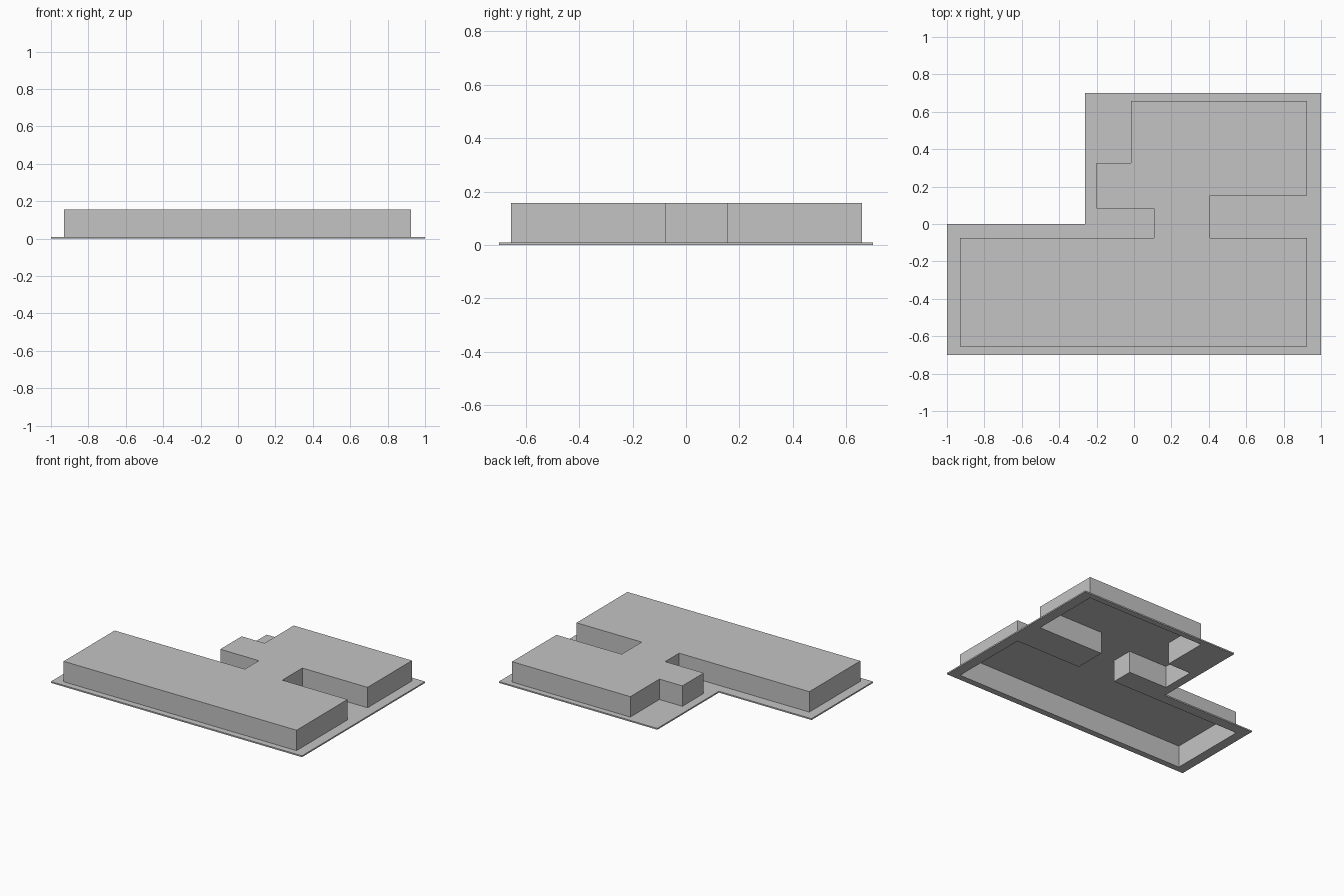
import bpy
import bmesh

cube = bpy.data.objects.get("Cube")
if cube:
    bpy.data.objects.remove(cube, do_unlink=True)

PLATE_TOP, ROOF = 0.01, 0.157

# Outlines, counter-clockwise
PLATE = [(-1, -0.7), (1, -0.7), (1, 0.7), (-0.262, 0.7), (-0.262, 0), (-1, 0)]
BUILDING = [(-0.93, -0.655), (0.925, -0.655), (0.925, -0.075), (0.405, -0.075),
            (0.405, 0.153), (0.925, 0.153), (0.925, 0.658), (-0.017, 0.658),
            (-0.017, 0.327), (-0.2, 0.327), (-0.2, 0.084), (0.107, 0.084),
            (0.107, -0.075), (-0.93, -0.075)]

grey = bpy.data.materials.new("light_grey")
grey.use_nodes = True
grey.diffuse_color = (0.55, 0.55, 0.55, 1)
grey.node_tree.nodes["Principled BSDF"].inputs["Base Color"].default_value = (0.55, 0.55, 0.55, 1)


def ring_verts(bm, outline, z):
    return [bm.verts.new((x, y, z)) for x, y in outline]


def pairs(items):
    return list(zip(items, items[1:] + items[:1]))


def finish(bm, name):
    mesh = bpy.data.meshes.new(name)
    bm.to_mesh(mesh)
    bm.free()
    mesh.materials.append(grey)
    bpy.context.collection.objects.link(bpy.data.objects.new(name, mesh))


# Ground plate: thin slab with an opening under the building
bm = bmesh.new()
edges = [bm.edges.new(p) for outline in (PLATE, BUILDING)
         for p in pairs(ring_verts(bm, outline, 0))]
bmesh.ops.triangle_fill(bm, use_beauty=True, edges=edges)
extruded = bmesh.ops.extrude_face_region(bm, geom=bm.faces[:], use_keep_orig=True)
top = [g for g in extruded["geom"] if isinstance(g, bmesh.types.BMVert)]
bmesh.ops.translate(bm, verts=top, vec=(0, 0, PLATE_TOP))
bmesh.ops.recalc_face_normals(bm, faces=bm.faces[:])
finish(bm, "ground_plate")

# Building shell: walls and flat roof, open underneath
bm = bmesh.new()
low = ring_verts(bm, BUILDING, PLATE_TOP)
high = ring_verts(bm, BUILDING, ROOF)
for (a, b), (c, d) in zip(pairs(low), pairs(high)):
    bm.faces.new((a, b, d, c))
bm.faces.new(high)
finish(bm, "building_shell")
